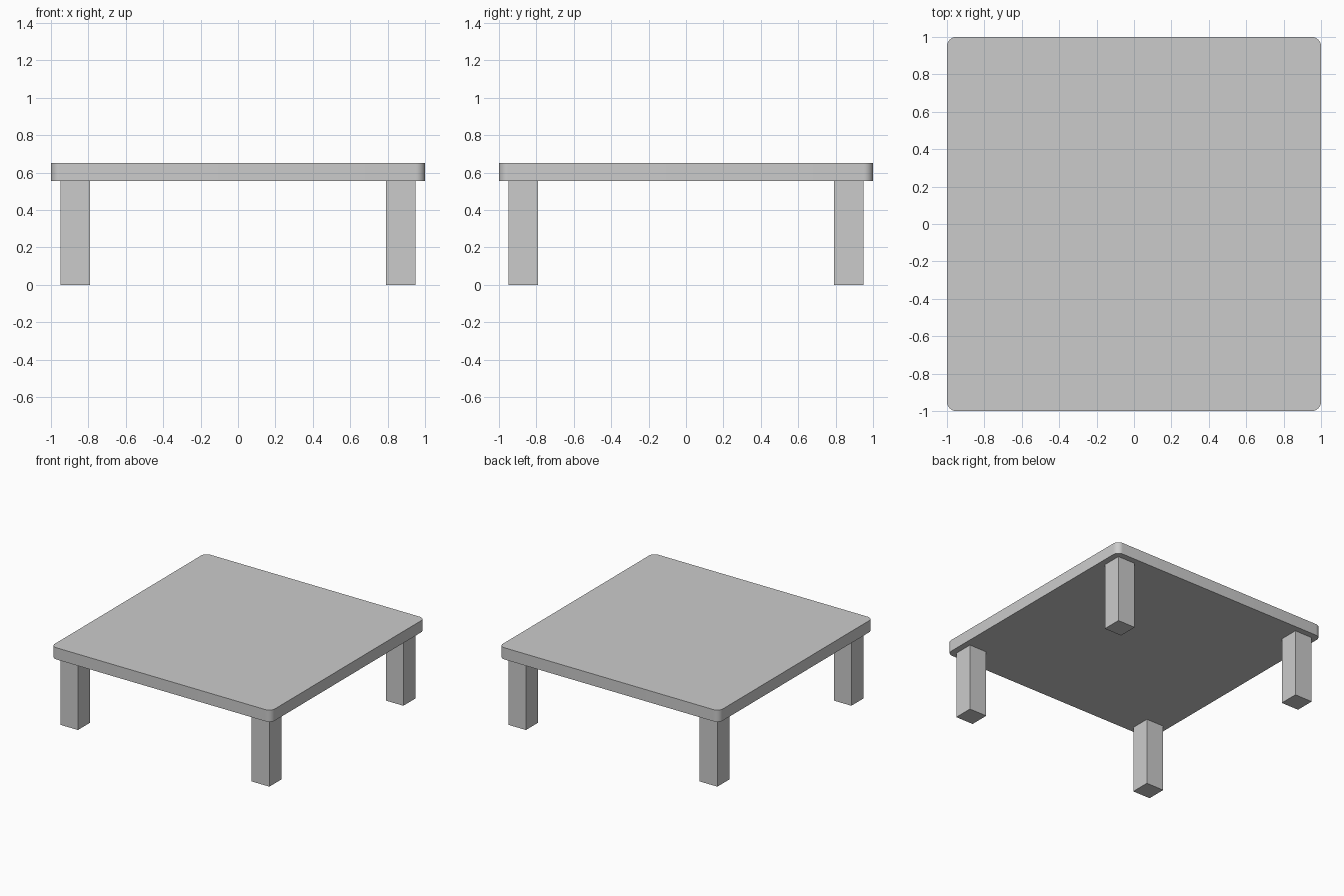
import bpy, bmesh, math

if "Cube" in bpy.data.objects:
    bpy.data.objects.remove(bpy.data.objects["Cube"])

TOP_Z, UNDER_Z = 0.652, 0.556   # tabletop upper and lower faces
LEG_IN, LEG_OUT = 0.79, 0.95    # inner and outer leg faces
CORNER_RADIUS = 0.05


def box(name, lo, hi, corner_radius=0):
    bm = bmesh.new()
    bmesh.ops.create_cube(bm, size=1)
    for v in bm.verts:
        v.co = [(a + b) / 2 + c * (b - a) for a, b, c in zip(lo, hi, v.co)]
    if corner_radius:
        upright = [e for e in bm.edges
                   if abs(e.verts[0].co.z - e.verts[1].co.z) > 1e-4]
        bmesh.ops.bevel(bm, geom=upright, offset=corner_radius,
                        segments=8, profile=0.5, affect='EDGES')
    mesh = bpy.data.meshes.new(name)
    bm.to_mesh(mesh)
    bm.free()
    obj = bpy.data.objects.new(name, mesh)
    bpy.context.collection.objects.link(obj)
    return obj


# Tabletop with rounded vertical corners
tabletop = box("tabletop", (-1, -1, UNDER_Z), (1, 1, TOP_Z), CORNER_RADIUS)
bpy.context.view_layer.objects.active = tabletop
tabletop.select_set(True)
bpy.ops.object.shade_smooth_by_angle(angle=math.radians(30))

# Four square legs
for y_name, sy in (("front", -1), ("back", 1)):
    for x_name, sx in (("left", -1), ("right", 1)):
        xs = sorted((sx * LEG_IN, sx * LEG_OUT))
        ys = sorted((sy * LEG_IN, sy * LEG_OUT))
        box(f"{y_name}_{x_name}_leg", (xs[0], ys[0], 0), (xs[1], ys[1], UNDER_Z))
